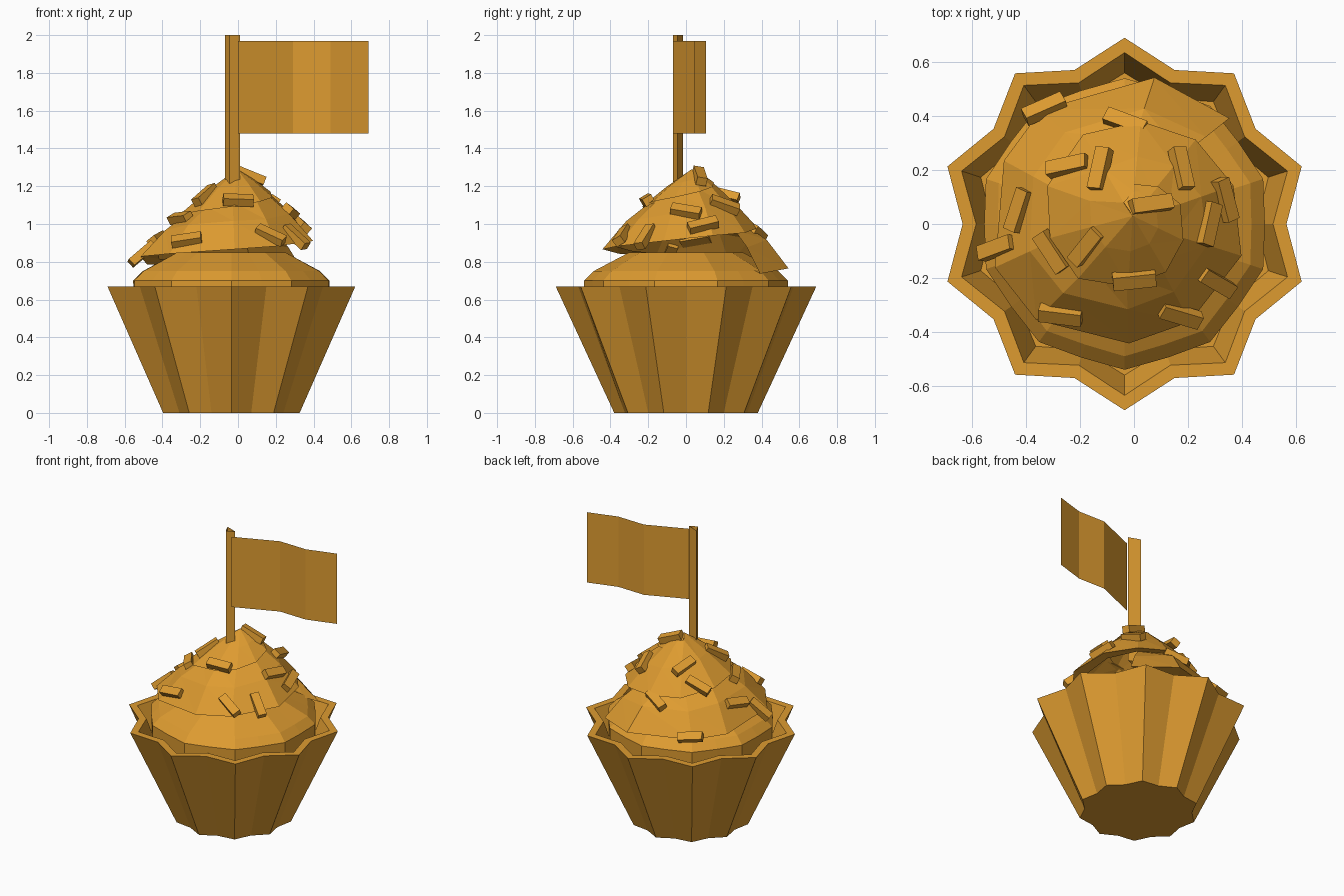
import bpy, bmesh, random
from math import sin, cos, pi, radians
from mathutils import Vector, Matrix
from mathutils.bvhtree import BVHTree

random.seed(4)
if "Cube" in bpy.data.objects:
    bpy.data.objects.remove(bpy.data.objects["Cube"], do_unlink=True)

CENTRE = -0.035          # the cake sits slightly off the x origin

golden = bpy.data.materials.new("golden_orange")
golden.use_nodes = True
colour = (0.73, 0.33, 0.03, 1)
golden.diffuse_color = colour
golden.node_tree.nodes["Principled BSDF"].inputs["Base Color"].default_value = colour


def finish(bm, name, fix_normals=True):
    """Turn a bmesh into a flat-shaded object."""
    if fix_normals:
        bmesh.ops.recalc_face_normals(bm, faces=bm.faces)
    mesh = bpy.data.meshes.new(name)
    bm.to_mesh(mesh)
    bm.free()
    mesh.materials.append(golden)
    obj = bpy.data.objects.new(name, mesh)
    bpy.context.collection.objects.link(obj)


def star(bm, point, valley, z, count=20):
    """Ring of vertices alternating between two radii."""
    ring = []
    for i in range(count):
        a = pi / 2 + 2 * pi * i / count
        r = valley if i % 2 else point
        ring.append(bm.verts.new((CENTRE + r * cos(a), r * sin(a), z)))
    return ring


def bridge(bm, low, high, closed=True):
    n = len(low)
    for i in range(n if closed else n - 1):
        j = (i + 1) % n
        bm.faces.new((low[i], low[j], high[j], high[i]))


def loft(name, rings):
    """Skin star rings given as (point, valley, z), capping both ends."""
    bm = bmesh.new()
    loops = [star(bm, *ring) for ring in rings]
    for low, high in zip(loops, loops[1:]):
        bridge(bm, low, high)
    bm.faces.new(loops[0])
    bm.faces.new(loops[-1])
    finish(bm, name)


# Pleated paper case: outside, flat rim, inside wall and floor
loft("paper_case", [(0.38, 0.34, 0), (0.69, 0.6, 0.67),
                    (0.635, 0.55, 0.67), (0.56, 0.49, 0.5)])

# Cake top showing between the case and the icing
loft("cake_top", [(0.54, 0.51, 0.5), (0.54, 0.52, 0.7),
                  (0.49, 0.47, 0.75), (0.3, 0.28, 0.85)])

# Swirled icing: a helical ledge whose slope runs up under the next turn
STEPS, TURNS = 10, 2.3
TOTAL = int(STEPS * TURNS)
START = radians(50)


def jitter(amount):
    return random.uniform(-amount, amount)


def helix(step, inset, lift):
    s = min(max(step / TOTAL, 0), 1)
    r = 0.57 * (1 - s) ** 0.65 * inset
    a = START + 2 * pi * step / STEPS
    return Vector((CENTRE + 0.03 * s + r * cos(a), r * sin(a) + 0.03 * s,
                   0.74 + 0.53 * s ** 1.1 + lift))


bm = bmesh.new()
roots = [bm.verts.new(helix(k, 0.8, 0.02)) for k in range(TOTAL + STEPS + 1)]
tips, slopes = [], []
for k in range(TOTAL + 1):
    fade = 1 - k / TOTAL
    tip = helix(k + jitter(0.25) * fade, 1 + jitter(0.04), jitter(0.015) * fade)
    tips.append(bm.verts.new(tip))
    slope = tip.lerp(roots[k + STEPS].co, 0.5)
    slope.z += (0.03 + jitter(0.012)) * fade
    slopes.append(bm.verts.new(slope))
bridge(bm, roots[:TOTAL + 1], tips, False)
bridge(bm, tips, slopes, False)
bridge(bm, slopes, roots[STEPS:], False)
bmesh.ops.remove_doubles(bm, verts=bm.verts, dist=0.002)
bmesh.ops.triangulate(bm, faces=bm.faces)
surface = BVHTree.FromBMesh(bm)
finish(bm, "icing_swirl", False)

# Sprinkles: (x, y, heading) dropped onto the icing and tilted to its slope
SPRINKLES = [
    (-.33, .42, 30), (-.15, .5, 95), (-.03, .37, -28), (.3, .32, -8),
    (-.24, .21, 0), (-.12, .2, 85), (.17, .2, 90), (.06, .07, 12),
    (-.42, .05, 65), (-.5, -.09, 8), (-.3, -.1, -55), (-.17, -.08, 45),
    (.27, 0, 70), (.33, .09, -65), (0, -.2, 5), (.3, -.21, -35),
    (.41, -.19, 72), (-.27, -.33, 0), (.17, -.33, -30), (-.09, -.45, 8)]
bm = bmesh.new()
for x, y, heading in SPRINKLES:
    spot, normal, _, _ = surface.ray_cast(Vector((x, y, 3)), Vector((0, 0, -1)))
    if spot is None:
        continue
    if normal.z < 0:
        normal = -normal
    normal = (normal + Vector((0, 0, 0.3))).normalized()
    a = radians(heading)
    along = Vector((cos(a), sin(a), 0))
    along = (along - normal * along.dot(normal)).normalized()
    across = normal.cross(along)
    turn = Matrix((along, across, normal)).transposed().to_4x4()
    place = Matrix.Translation(spot + normal * 0.012) @ turn
    bmesh.ops.create_cube(bm, size=1,
                          matrix=place @ Matrix.Diagonal((0.16, 0.055, 0.045, 1)))
finish(bm, "sprinkles")


def wall(name, outline, bottom, top, closed):
    """Upright sheet following a plan outline."""
    bm = bmesh.new()
    low, high = ([bm.verts.new((x, y, z)) for x, y in outline]
                 for z in (bottom, top))
    bridge(bm, low, high, closed)
    finish(bm, name, closed)


# Three-sided open pole and the rippling flag sheet
wall("flag_pole", [(-0.07, -0.015), (-0.045, -0.07), (0.01, -0.045)],
     1.1, 2, True)
wall("flag", [(0, -0.07), (0.29, 0.05), (0.49, 0.045), (0.69, 0.105)],
     1.48, 1.97, False)
